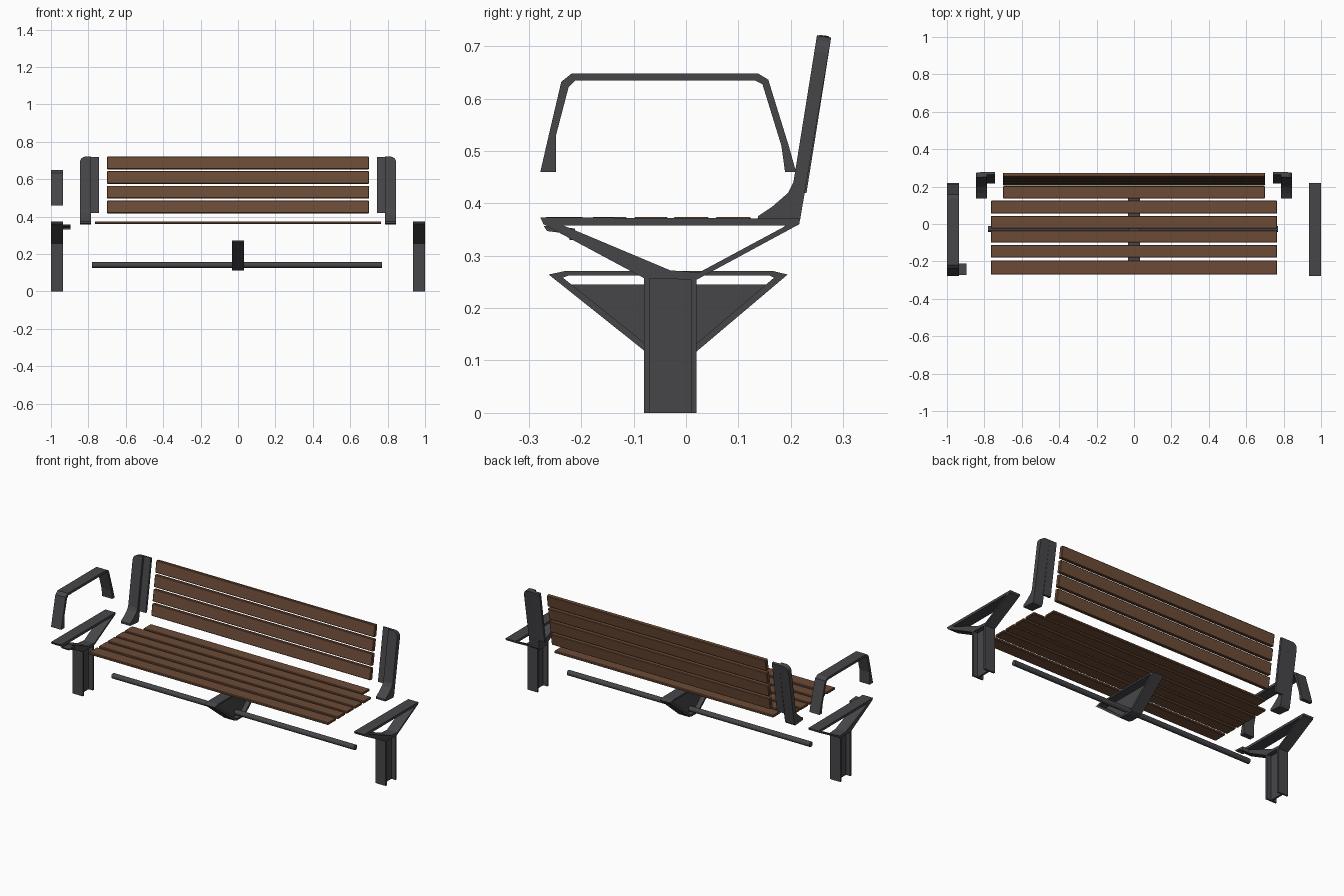
import bpy, bmesh, math

if "Cube" in bpy.data.objects:
    bpy.data.objects.remove(bpy.data.objects["Cube"])


def material(name, rgb):
    m = bpy.data.materials.new(name)
    m.diffuse_color = (*rgb, 1)
    m.use_nodes = True
    m.node_tree.nodes["Principled BSDF"].inputs["Base Color"].default_value = m.diffuse_color
    return m


WOOD = material("brown_wood", (0.15, 0.07, 0.037))
METAL = material("dark_grey_metal", (0.062, 0.062, 0.068))


def finish(name, bm, mat, bevel=0):
    bmesh.ops.remove_doubles(bm, verts=bm.verts, dist=1e-5)
    bmesh.ops.recalc_face_normals(bm, faces=bm.faces)
    me = bpy.data.meshes.new(name)
    bm.to_mesh(me)
    bm.free()
    ob = bpy.data.objects.new(name, me)
    bpy.context.collection.objects.link(ob)
    me.materials.append(mat)
    if bevel:
        mod = ob.modifiers.new("soft_edges", "BEVEL")
        mod.width, mod.segments = bevel, 1
    return ob


def extrude(bm, outline, a, b, axis="x"):
    """Prism from an outline in (y, z) along x, or in (x, y) along z."""
    place = (lambda p, t: (t, *p)) if axis == "x" else (lambda p, t: (*p, t))
    lo = [bm.verts.new(place(p, a)) for p in outline]
    hi = [bm.verts.new(place(p, b)) for p in outline]
    n = len(outline)
    bm.faces.new(lo)
    bm.faces.new(hi[::-1])
    for i in range(n):
        bm.faces.new((lo[i], lo[(i + 1) % n], hi[(i + 1) % n], hi[i]))


def band(bm, outer, inner, a, b, closed=True):
    """Bent strip between an outer and an inner path, given width along x."""
    rows = [[bm.verts.new((x, *p)) for x, p in ((a, o), (b, o), (b, i), (a, i))]
            for o, i in zip(outer, inner)]
    n = len(rows)
    for k in range(n if closed else n - 1):
        r, s = rows[k], rows[(k + 1) % n]
        for j in range(4):
            bm.faces.new((r[j], r[(j + 1) % 4], s[(j + 1) % 4], s[j]))
    if not closed:
        bm.faces.new(rows[0])
        bm.faces.new(rows[-1])


def prism(name, outline, a, b, mat, axis="x", bevel=0):
    bm = bmesh.new()
    extrude(bm, outline, a, b, axis)
    return finish(name, bm, mat, bevel)


def rect(y0, y1, z0, z1):
    return [(y0, z0), (y1, z0), (y1, z1), (y0, z1)]


# Seat slats, the rearmost one shorter
for i, (y0, y1) in enumerate([(-0.27, -0.195), (-0.18, -0.112), (-0.10, -0.034),
                              (-0.024, 0.044), (0.056, 0.125), (0.136, 0.203)]):
    half = 0.70 if i == 5 else 0.765
    prism(f"seat_slat_{i + 1}", rect(y0, y1, 0.36, 0.374), -half, half, WOOD, bevel=0.003)


# Backrest slats along the leaning line
def back_y(z):
    return 0.205 + (z - 0.42) * 0.157


for i in range(4):
    z0 = 0.42 + i * 0.0783
    z1 = z0 + 0.067
    prism(f"back_slat_{i + 1}",
          [(back_y(z0), z0), (back_y(z1), z1), (back_y(z1) + 0.022, z1 - 0.003),
           (back_y(z0) + 0.022, z0 - 0.003)], -0.70, 0.70, WOOD, bevel=0.003)

BRACKET = [(0.137, 0.375), (0.165, 0.394), (0.195, 0.42), (0.205, 0.44), (0.25, 0.721),
           (0.277, 0.716), (0.218, 0.37), (0.21, 0.358), (0.137, 0.364)]
FLANGE = [(0.217, 0.42), (0.264, 0.72), (0.277, 0.716), (0.23, 0.42)]

for side, s in (("left", -1), ("right", 1)):
    # Back bracket with curved foot and rounded outer top corner
    bm = bmesh.new()
    extrude(bm, BRACKET, s * 0.785, s * 0.845)
    corner = [e for e in bm.edges
              if all(abs(v.co.x) > 0.84 and v.co.z > 0.7 for v in e.verts)]
    bmesh.ops.bevel(bm, geom=corner, offset=0.03, segments=4, profile=0.5, affect="EDGES")
    finish(f"{side}_back_bracket", bm, METAL)
    prism(f"{side}_back_flange", FLANGE, s * 0.742, s * 0.79, METAL)

    # Leg post with an H section
    a, b = 0.935, 1.0
    h = [(a, -0.08), (b, -0.08), (b, -0.07), (0.973, -0.07), (0.973, 0.01), (b, 0.01),
         (b, 0.02), (a, 0.02), (a, 0.01), (0.962, 0.01), (0.962, -0.07), (a, -0.07)]
    prism(f"{side}_leg_post", [(s * x, y) for x, y in h], 0, 0.265, METAL, axis="z")

    # Open triangular seat support on top of the post
    bm = bmesh.new()
    band(bm, [(-0.278, 0.373), (-0.272, 0.36), (-0.08, 0.257), (0.02, 0.254),
              (0.216, 0.36), (0.218, 0.371)],
         [(-0.235, 0.358), (-0.225, 0.354), (-0.03, 0.272), (0.025, 0.268),
          (0.185, 0.354), (0.19, 0.358)], s * a, s * b)
    finish(f"{side}_seat_support", bm, METAL)

# Mounting tab on the left support
prism("left_support_tab", [(-0.272, 0.357), (-0.212, 0.352), (-0.212, 0.33), (-0.222, 0.33),
                           (-0.225, 0.342), (-0.265, 0.347)], -0.94, -0.895, METAL)

# Armrest on the left side
bm = bmesh.new()
band(bm, [(-0.278, 0.46), (-0.262, 0.53), (-0.238, 0.632), (-0.218, 0.648),
          (0.137, 0.648), (0.157, 0.636), (0.196, 0.51), (0.21, 0.46)],
     [(-0.248, 0.46), (-0.248, 0.53), (-0.224, 0.622), (-0.212, 0.634),
      (0.132, 0.634), (0.146, 0.627), (0.182, 0.51), (0.189, 0.46)],
     -1.0, -0.935, closed=False)
finish("armrest", bm, METAL)

# Central support: flanged triangle with a thin web
bm = bmesh.new()
band(bm, [(-0.262, 0.264), (-0.08, 0.119), (-0.055, 0.111), (-0.005, 0.111), (0.02, 0.117),
          (0.194, 0.264), (0.165, 0.271), (-0.23, 0.271)],
     [(-0.235, 0.258), (-0.075, 0.13), (-0.053, 0.122), (-0.007, 0.122), (0.015, 0.128),
      (0.168, 0.258), (0.16, 0.262), (-0.225, 0.262)], -0.033, 0.033)
extrude(bm, [(-0.225, 0.245), (-0.075, 0.125), (-0.05, 0.116), (-0.01, 0.116),
             (0.015, 0.123), (0.16, 0.245)], -0.006, 0.006)
finish("center_support", bm, METAL)

# Long round tie bar
bpy.ops.mesh.primitive_cylinder_add(vertices=16, radius=0.015, depth=1.55,
                                    location=(-0.005, -0.027, 0.141),
                                    rotation=(0, math.pi / 2, 0))
bar = bpy.context.object
bar.name = "tie_bar"
bar.data.materials.append(METAL)
bpy.ops.object.shade_smooth_by_angle()
